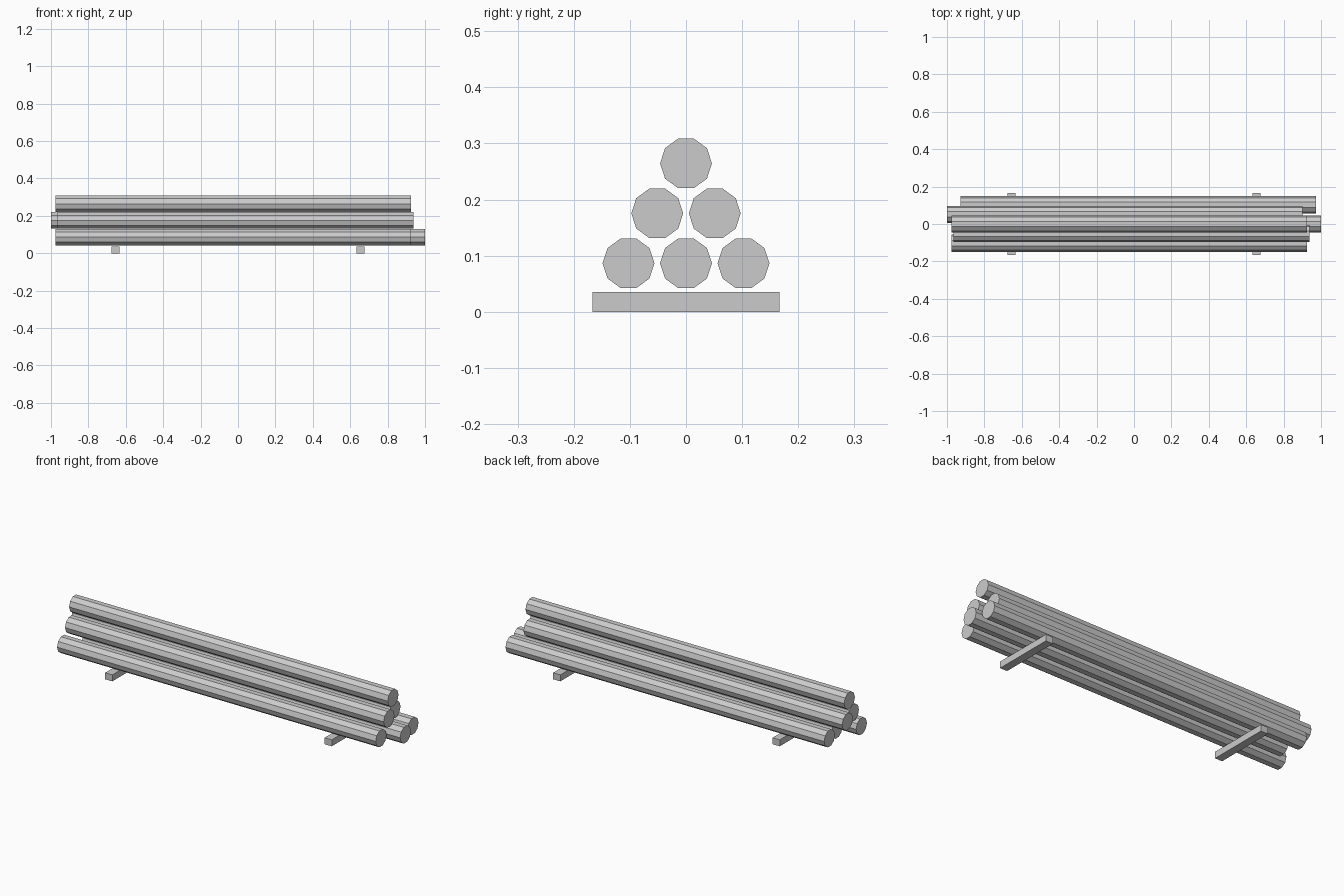
import bpy, bmesh, math
from mathutils import Matrix

if "Cube" in bpy.data.objects:
    bpy.data.objects.remove(bpy.data.objects["Cube"])

grey = bpy.data.materials.new("plain_grey")
grey.diffuse_color = (0.6, 0.6, 0.6, 1)
grey.use_nodes = True
grey.node_tree.nodes["Principled BSDF"].inputs["Base Color"].default_value = grey.diffuse_color

LOG_LEN, LOG_R, SIDES = 1.902, 0.0462, 10
PITCH, ROW = 0.1025, 0.089      # sideways and vertical spacing
BASE_Z = 0.0865                 # centre height of the bottom row


def finish(name, bm):
    mesh = bpy.data.meshes.new(name)
    bm.to_mesh(mesh)
    bm.free()
    mesh.materials.append(grey)
    obj = bpy.data.objects.new(name, mesh)
    bpy.context.collection.objects.link(obj)
    return obj


def log(name, x, y, z):
    """Ten-sided log lying along x with flats on top and bottom."""
    bm = bmesh.new()
    bmesh.ops.create_circle(bm, cap_ends=True, radius=LOG_R, segments=SIDES)
    # stand the decagon in the yz plane, with corners pointing along y
    bmesh.ops.transform(bm, verts=bm.verts, matrix=Matrix.Rotation(math.pi / 2, 4, 'Y'))
    for i, v in enumerate(bm.verts):
        a = 2 * math.pi * i / SIDES
        v.co = (-LOG_LEN / 2, LOG_R * math.cos(a), LOG_R * math.sin(a))
    ext = bmesh.ops.extrude_face_region(bm, geom=bm.faces[:], use_keep_orig=True)
    far = [g for g in ext["geom"] if isinstance(g, bmesh.types.BMVert)]
    bmesh.ops.translate(bm, verts=far, vec=(LOG_LEN, 0, 0))
    bmesh.ops.recalc_face_normals(bm, faces=bm.faces[:])
    finish(name, bm).location = (x, y, z)


# Pyramid of logs: each row lists the end offset of every log, front to back
rows = {
    "bottom": [-0.025, 0.049, 0.0225],
    "middle": [-0.0135, -0.049],
    "top": [-0.025],
}
for r, (row, shifts) in enumerate(rows.items()):
    for i, x in enumerate(shifts):
        y = (i - (len(shifts) - 1) / 2) * PITCH
        log(f"{row}_log_{i + 1}", x, y, BASE_Z + r * ROW)

# Two bearers under the stack
for side, x in (("left", -0.655), ("right", 0.655)):
    bm = bmesh.new()
    bmesh.ops.create_cube(bm, size=1)
    bmesh.ops.scale(bm, verts=bm.verts, vec=(0.043, 0.333, 0.035))
    finish(f"{side}_bearer", bm).location = (x, 0, 0.0175)
